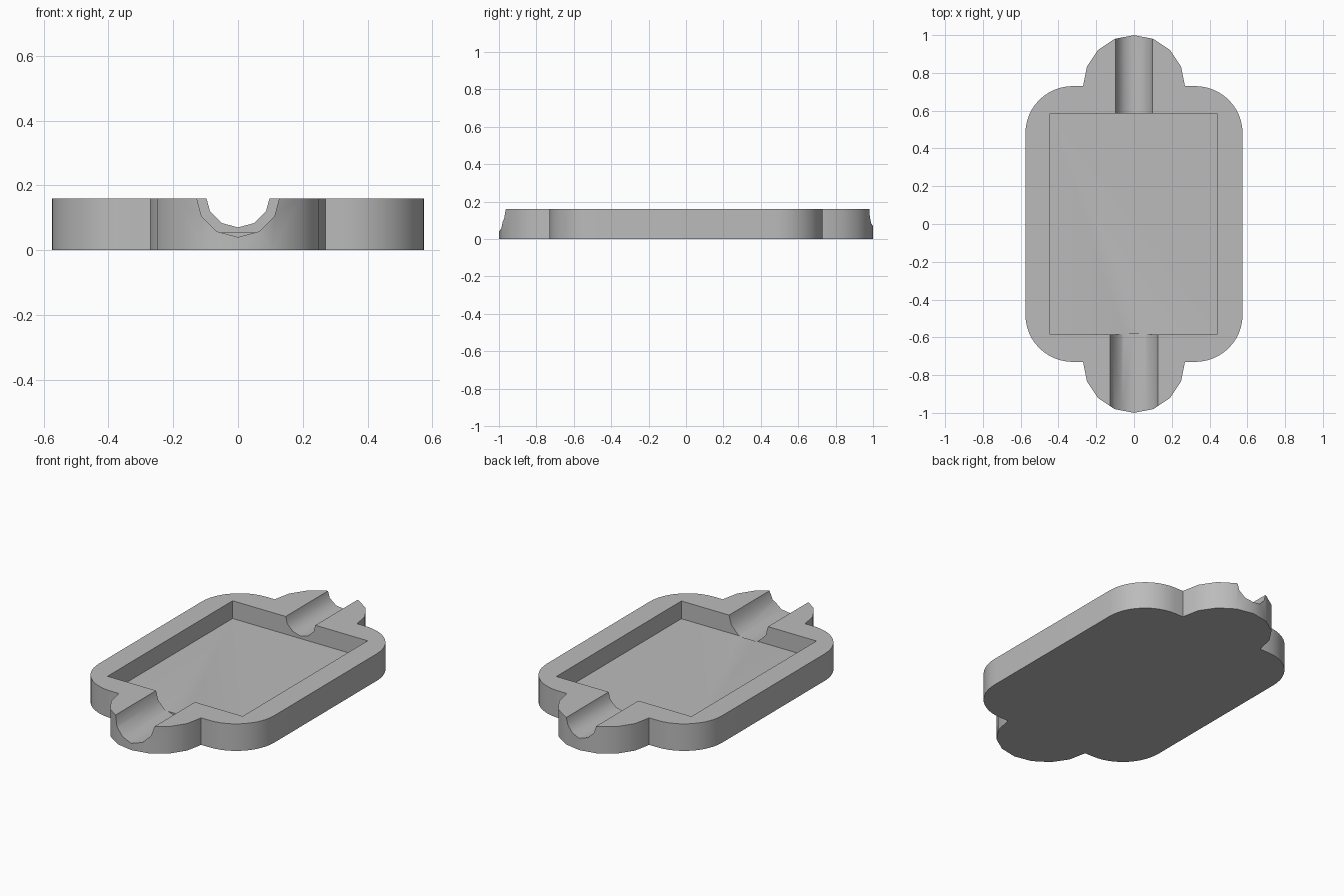
import bpy, bmesh
from math import sin, cos, pi
from mathutils import Vector

if "Cube" in bpy.data.objects:
    bpy.data.objects.remove(bpy.data.objects["Cube"], do_unlink=True)

grey = bpy.data.materials.new("plain grey")
grey.use_nodes = True
colour = (0.5, 0.5, 0.5, 1)
grey.diffuse_color = colour
grey.node_tree.nodes["Principled BSDF"].inputs["Base Color"].default_value = colour

HEIGHT = 0.16
HALF_X, HALF_Y = 0.575, 0.73
CORNER, LOBE = 0.25, 0.27
FLOOR = 0.055


def arc(cx, cy, r, start, end, steps):
    angles = [start + (end - start) * i / steps for i in range(steps + 1)]
    return [(cx + r * cos(a), cy + r * sin(a)) for a in angles]


def prism(name, points, direction):
    """Extrude a closed loop of 3D points along a direction."""
    bm = bmesh.new()
    face = bm.faces.new([bm.verts.new(p) for p in points])
    out = bmesh.ops.extrude_face_region(bm, geom=[face])
    moved = [g for g in out["geom"] if isinstance(g, bmesh.types.BMVert)]
    bmesh.ops.translate(bm, verts=moved, vec=Vector(direction))
    bmesh.ops.recalc_face_normals(bm, faces=bm.faces)
    mesh = bpy.data.meshes.new(name)
    bm.to_mesh(mesh)
    bm.free()
    mesh.materials.append(grey)
    obj = bpy.data.objects.new(name, mesh)
    bpy.context.collection.objects.link(obj)
    return obj


# Tray outline: right-hand rounded corner, end lobe, left-hand corner, repeated by half turn
half = arc(HALF_X - CORNER, HALF_Y - CORNER, CORNER, 0, pi / 2, 12)
half += arc(0, HALF_Y, LOBE, 0, pi, 8)
half += arc(CORNER - HALF_X, HALF_Y - CORNER, CORNER, pi / 2, pi, 12)
outline = half + [(-x, -y) for x, y in half]
tray = prism("tray", [(x, y, 0) for x, y in outline], (0, 0, HEIGHT))

# Rectangular pocket
pocket = prism("pocket_cutter",
               [(x, y, FLOOR) for x, y in
                [(-0.445, -0.585), (0.44, -0.585), (0.44, 0.585), (-0.445, 0.585)]],
               (0, 0, 0.3))


# Half-round channels through the end lobes
def channel(name, radius, y_start, length):
    ring = arc(0, 0.17, radius, 0, 2 * pi * 11 / 12, 11)
    return prism(name, [(x, y_start, z) for x, z in ring], (0, length, 0))


cutters = [pocket,
           channel("front_channel_cutter", 0.13, -1.1, 0.52),
           channel("back_channel_cutter", 0.1, 0.58, 0.52)]

bpy.ops.object.select_all(action='DESELECT')
tray.select_set(True)
bpy.context.view_layer.objects.active = tray
for cutter in cutters:
    cutter.hide_render = True
    mod = tray.modifiers.new(cutter.name, 'BOOLEAN')
    mod.operation = 'DIFFERENCE'
    mod.solver = 'EXACT'
    mod.object = cutter
    bpy.ops.object.modifier_apply(modifier=mod.name)
for cutter in cutters:
    bpy.data.objects.remove(cutter, do_unlink=True)

bpy.ops.object.shade_smooth_by_angle(angle=pi / 5.5)
